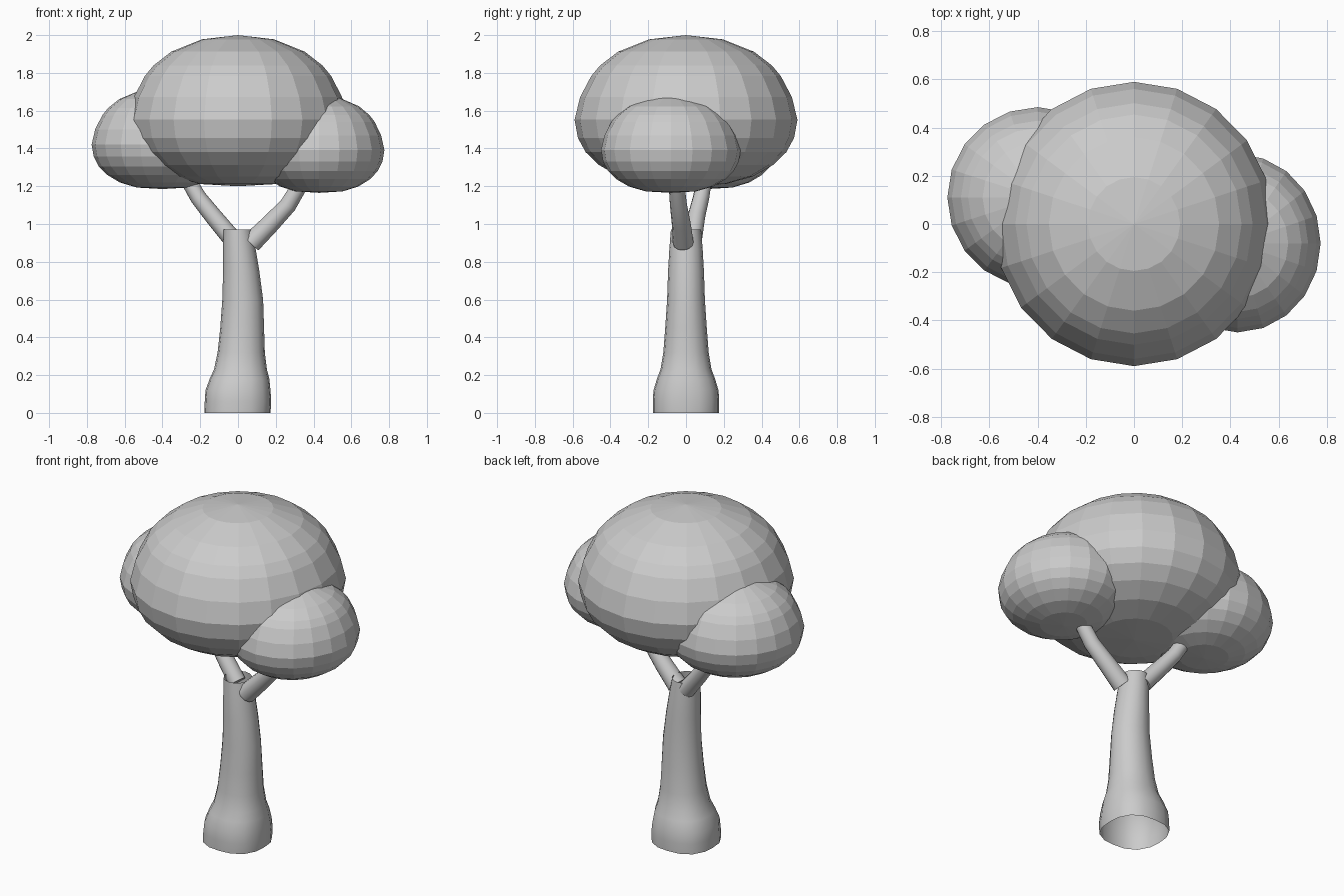
import bpy, bmesh, math
from mathutils import Vector

cube = bpy.data.objects.get("Cube")
if cube:
    bpy.data.objects.remove(cube, do_unlink=True)

# One plain grey for the whole tree
grey = bpy.data.materials.new("plain grey")
grey.use_nodes = True
colour = (0.6, 0.6, 0.6, 1)
grey.diffuse_color = colour
grey.node_tree.nodes["Principled BSDF"].inputs["Base Color"].default_value = colour


def finish(bm, name):
    bmesh.ops.recalc_face_normals(bm, faces=bm.faces[:])
    mesh = bpy.data.meshes.new(name)
    bm.to_mesh(mesh)
    bm.free()
    mesh.materials.append(grey)
    obj = bpy.data.objects.new(name, mesh)
    bpy.context.collection.objects.link(obj)
    return obj


def bridge(bm, rings):
    """Join consecutive rings of vertices with quads."""
    for a, b in zip(rings, rings[1:]):
        n = len(a)
        for i in range(n):
            j = (i + 1) % n
            bm.faces.new((a[i], a[j], b[j], b[i]))


def fan(bm, ring, tip):
    for i, v in enumerate(ring):
        bm.faces.new((v, ring[(i + 1) % len(ring)], tip))


# Mushroom-like dome: (radius, height) as fractions, bottom to top
DOME = [(0.36, 0.015), (0.60, 0.065), (0.78, 0.14), (0.90, 0.225), (0.97, 0.32),
        (1.0, 0.44), (0.95, 0.59), (0.85, 0.73), (0.77, 0.80), (0.61, 0.89),
        (0.33, 0.972)]


def foliage(name, centre, radii, bottom, top, sides=20):
    bm = bmesh.new()
    cx, cy = centre
    rings = []
    for r, h in DOME:
        z = bottom + h * (top - bottom)
        ring = []
        for i in range(sides):
            a = math.tau * i / sides
            ring.append(bm.verts.new((cx + radii[0] * r * math.cos(a),
                                      cy + radii[1] * r * math.sin(a), z)))
        rings.append(ring)
    bridge(bm, rings)
    fan(bm, rings[0], bm.verts.new((cx, cy, bottom)))
    fan(bm, rings[-1], bm.verts.new((cx, cy, top)))
    return finish(bm, name)


def trunk(name, levels, sides=16):
    """Open tube; each level is (z, centre x, half width, half depth, squareness)."""
    bm = bmesh.new()
    rings = []
    for z, cx, rx, ry, p in levels:
        ring = []
        for i in range(sides):
            a = math.tau * i / sides
            c, s = math.cos(a), math.sin(a)
            k = (abs(c) ** p + abs(s) ** p) ** (-1 / p)
            ring.append(bm.verts.new((cx + rx * c * k, ry * s * k, z)))
        rings.append(ring)
    bridge(bm, rings)
    return finish(bm, name)


def branch(name, path, r0, r1, sides=12):
    """Tapered tube along a path."""
    bm = bmesh.new()
    pts = [Vector(p) for p in path]
    rings = []
    for i, p in enumerate(pts):
        d = (pts[min(i + 1, len(pts) - 1)] - pts[max(i - 1, 0)]).normalized()
        u = d.cross(Vector((0, 1, 0))).normalized()
        v = d.cross(u)
        r = r0 + (r1 - r0) * i / (len(pts) - 1)
        rings.append([bm.verts.new(p + r * (u * math.cos(math.tau * k / sides)
                                            + v * math.sin(math.tau * k / sides)))
                      for k in range(sides)])
    bridge(bm, rings)
    bm.faces.new(rings[0])
    bm.faces.new(rings[-1])
    return finish(bm, name)


# Crown
foliage("main_foliage", (0, 0), (0.58, 0.59), 1.2, 2.0)
foliage("left_foliage", (0.43, -0.08), (0.345, 0.37), 1.165, 1.68)
foliage("right_foliage", (-0.4, 0.11), (0.375, 0.375), 1.185, 1.72)

# Trunk with flared foot
trunk_obj = trunk("trunk", [
    (0.0, -0.003, 0.175, 0.175, 2.6), (0.06, 0, 0.176, 0.176, 2.6),
    (0.12, 0, 0.172, 0.172, 2.5), (0.18, 0.008, 0.158, 0.154, 2.4),
    (0.23, 0.013, 0.14, 0.135, 2.3), (0.32, 0.017, 0.125, 0.12, 2.2),
    (0.45, 0.022, 0.116, 0.11, 2.1), (0.6, 0.025, 0.108, 0.1, 2),
    (0.75, 0.017, 0.096, 0.095, 2), (0.87, 0.007, 0.086, 0.088, 2),
    (0.97, -0.002, 0.075, 0.08, 2)])

# Forked branches
left_obj = branch("left_branch", [(0.07, -0.015, 0.9), (0.17, -0.025, 1.0),
                                  (0.265, -0.04, 1.1), (0.36, -0.055, 1.26)], 0.055, 0.04)
right_obj = branch("right_branch", [(-0.03, 0.035, 0.92), (-0.13, 0.055, 1.04),
                                    (-0.21, 0.08, 1.14), (-0.28, 0.1, 1.26)], 0.05, 0.04)

# Rounded wood, faceted leaves
for obj in (trunk_obj, left_obj, right_obj):
    bpy.ops.object.select_all(action='DESELECT')
    obj.select_set(True)
    bpy.context.view_layer.objects.active = obj
    bpy.ops.object.shade_smooth_by_angle(angle=math.radians(40))
